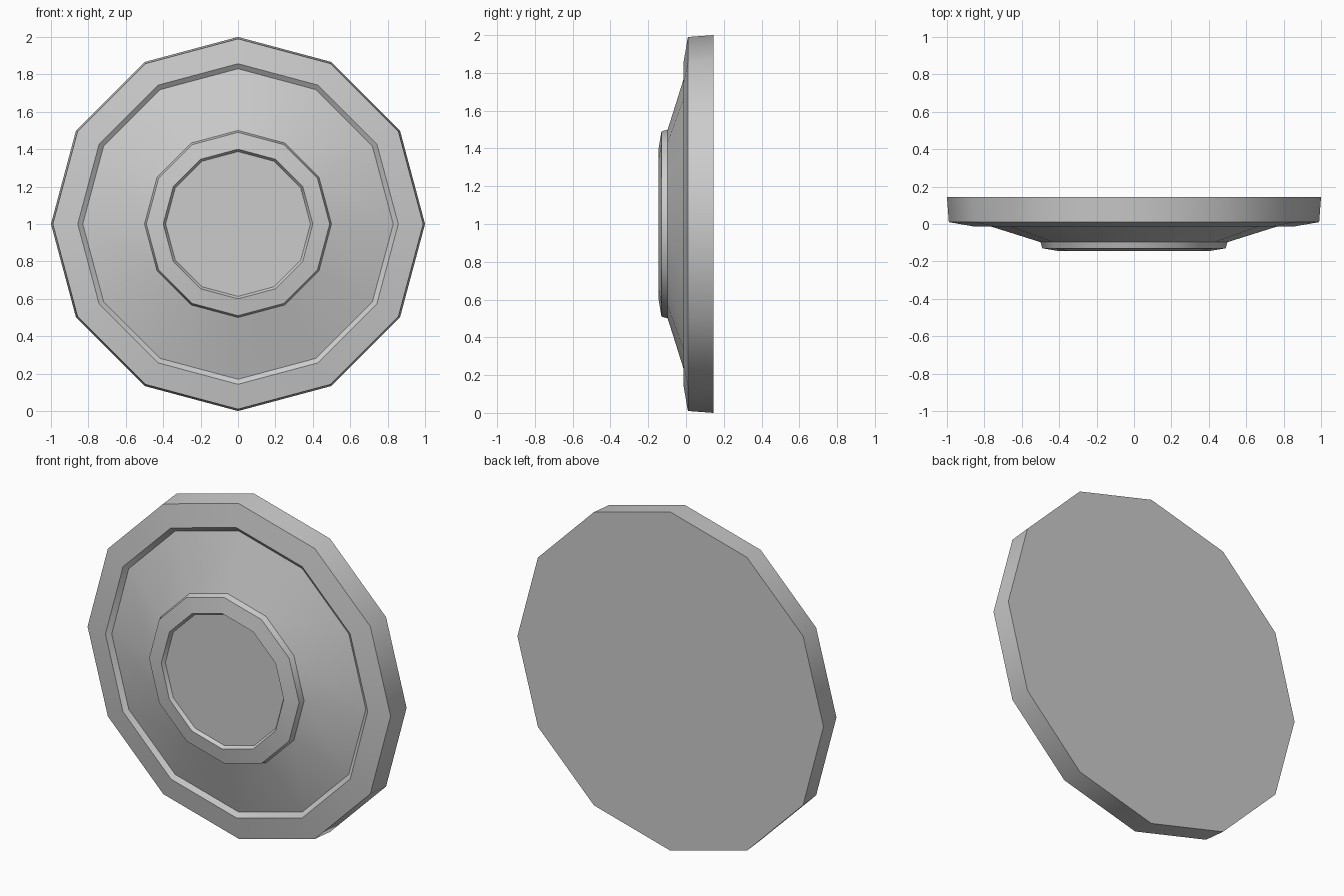
import bpy, bmesh, math

if "Cube" in bpy.data.objects:
    bpy.data.objects.remove(bpy.data.objects["Cube"])

SIDES = 12
CENTRE_Z = 1.0

# Profile from back edge to front face: (radius, y)
profile = [
    (1.0, 0.145), (0.99, 0.01),       # outer rim
    (0.857, -0.013), (0.83, 0.007),   # front lip and groove wall
    (0.50, -0.097), (0.49, -0.13),    # sloped dish and hub wall
    (0.40, -0.145), (0.387, -0.125),  # hub lip and recess wall
]

bm = bmesh.new()
rings = []
for r, y in profile:
    rings.append([bm.verts.new((r * math.cos(2 * math.pi * i / SIDES), y,
                                CENTRE_Z + r * math.sin(2 * math.pi * i / SIDES)))
                  for i in range(SIDES)])

# Side bands
for a, b in zip(rings, rings[1:]):
    for i in range(SIDES):
        j = (i + 1) % SIDES
        bm.faces.new((a[i], a[j], b[j], b[i]))

# Flat back and recessed hub face
bm.faces.new(rings[0])
bm.faces.new(rings[-1])
bmesh.ops.recalc_face_normals(bm, faces=bm.faces)

mesh = bpy.data.meshes.new("round_plate")
bm.to_mesh(mesh)
bm.free()
plate = bpy.data.objects.new("round_plate", mesh)
bpy.context.collection.objects.link(plate)

# Smooth around, sharp between bands
bpy.context.view_layer.objects.active = plate
plate.select_set(True)
bpy.ops.object.shade_smooth_by_angle(angle=math.radians(35))
